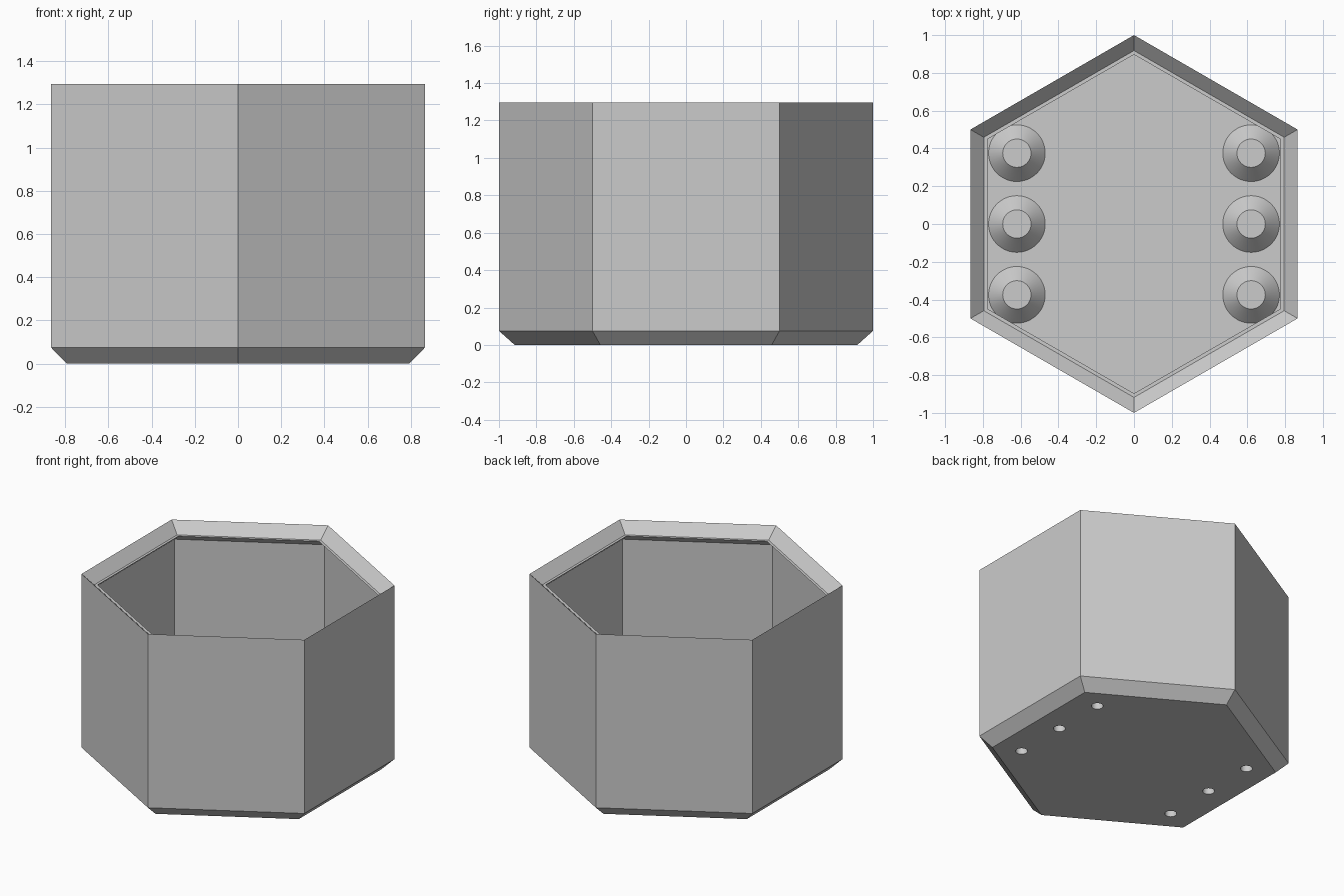
import bpy
import bmesh
import math
from mathutils import Matrix

if "Cube" in bpy.data.objects:
    bpy.data.objects.remove(bpy.data.objects["Cube"], do_unlink=True)

HEIGHT = 1.295
FLOOR = 0.075
BOSS_HEIGHT = 0.08
SPOTS = [(x, y) for x in (-0.62, 0.62) for y in (-0.375, 0, 0.375)]

grey = bpy.data.materials.new("plain_grey")
grey.use_nodes = True
colour = (0.6, 0.6, 0.6, 1)
grey.diffuse_color = colour
grey.node_tree.nodes["Principled BSDF"].inputs["Base Color"].default_value = colour


def finish(name, bm):
    bmesh.ops.recalc_face_normals(bm, faces=bm.faces)
    mesh = bpy.data.meshes.new(name)
    bm.to_mesh(mesh)
    bm.free()
    mesh.materials.append(grey)
    obj = bpy.data.objects.new(name, mesh)
    bpy.context.collection.objects.link(obj)
    return obj


def hex_shell(name, profile):
    """Loft hexagonal rings of (radius, z) and cap both ends."""
    bm = bmesh.new()
    angles = [math.radians(30 + 60 * i) for i in range(6)]
    rings = [[bm.verts.new((r * math.cos(a), r * math.sin(a), z)) for a in angles]
             for r, z in profile]
    for low, high in zip(rings, rings[1:]):
        for i in range(6):
            j = (i + 1) % 6
            bm.faces.new((low[i], low[j], high[j], high[i]))
    bm.faces.new(rings[0])
    bm.faces.new(rings[-1])
    return finish(name, bm)


def round_parts(name, base_radius, top_radius, bottom, top):
    """One tapered cylinder at each mounting spot."""
    bm = bmesh.new()
    for x, y in SPOTS:
        bmesh.ops.create_cone(bm, cap_ends=True, segments=48, radius1=base_radius,
                              radius2=top_radius, depth=top - bottom,
                              matrix=Matrix.Translation((x, y, (bottom + top) / 2)))
    return finish(name, bm)


# Hexagonal pot: chamfered foot, flared rim, small inner lip, hollow inside
pot = hex_shell("hexagonal_pot", [
    (0.916, 0), (1, FLOOR), (1, HEIGHT), (0.918, HEIGHT - 0.073),
    (0.897, HEIGHT - 0.073), (0.958, HEIGHT - 0.12), (0.958, FLOOR)])

# Tapered bosses standing on the floor
bosses = round_parts("floor_bosses", 0.15, 0.075, FLOOR, FLOOR + BOSS_HEIGHT)

# Blind holes drilled up from the underside
drill = round_parts("hole_cutter", 0.038, 0.038, -0.05, FLOOR + BOSS_HEIGHT - 0.035)
drill.hide_render = True
for obj in (pot, bosses):
    cut = obj.modifiers.new("holes", "BOOLEAN")
    cut.operation = "DIFFERENCE"
    cut.solver = "EXACT"
    cut.object = drill
    bpy.ops.object.select_all(action="DESELECT")
    obj.select_set(True)
    bpy.context.view_layer.objects.active = obj
    bpy.ops.object.modifier_apply(modifier=cut.name)
    bpy.ops.object.shade_smooth_by_angle(angle=math.radians(25))
bpy.data.objects.remove(drill, do_unlink=True)
